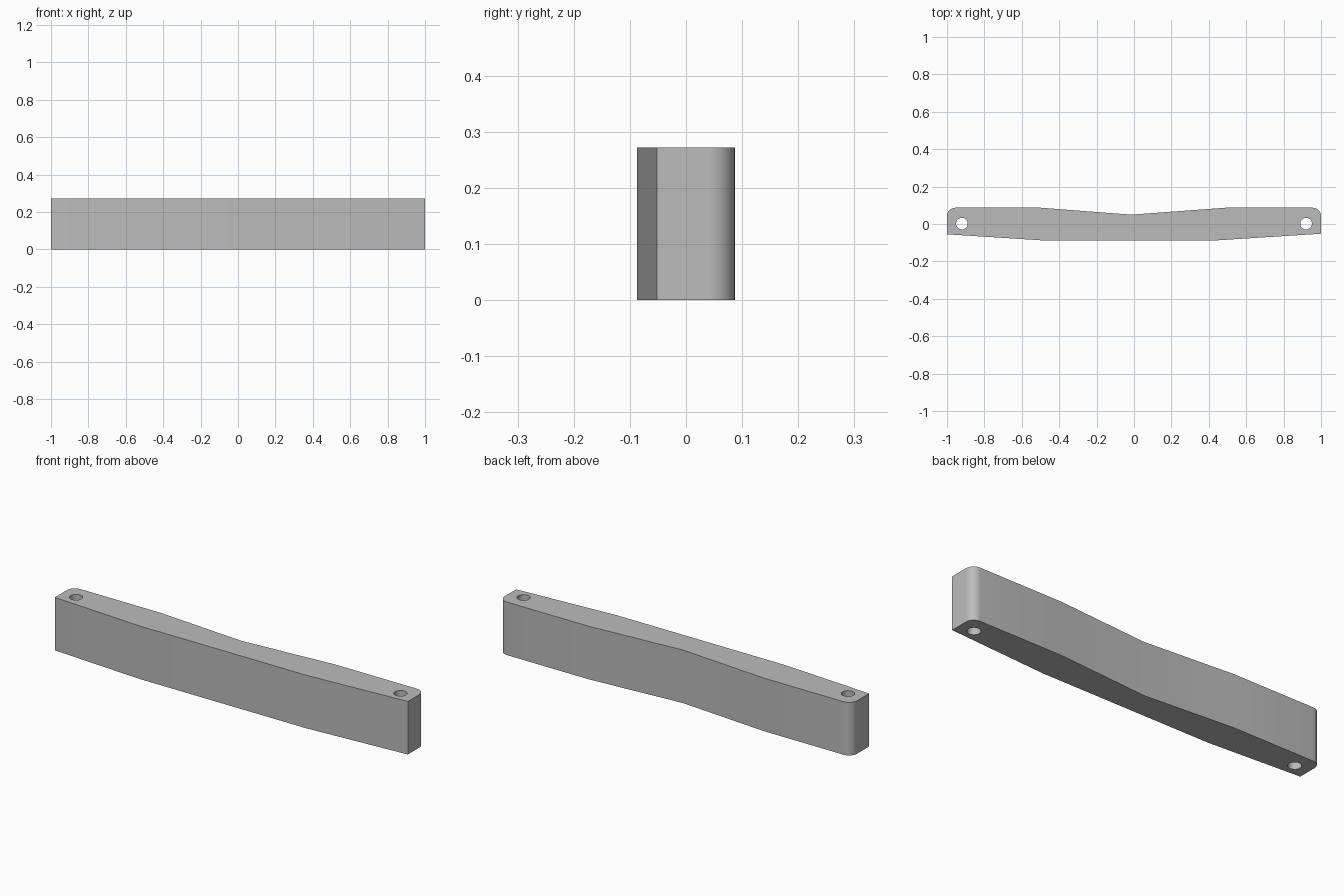
import bpy, bmesh, math

if "Cube" in bpy.data.objects:
    bpy.data.objects.remove(bpy.data.objects["Cube"])

HEIGHT = 0.272
CORNER = 0.045
BACK = 0.087


def arc(cx, cy, r, start, end, steps):
    angles = [math.radians(start + (end - start) * i / steps) for i in range(steps + 1)]
    return [(cx + r * math.cos(a), cy + r * math.sin(a)) for a in angles]


def add_loop(curve, points):
    spline = curve.splines.new("POLY")
    spline.points.add(len(points) - 1)
    for p, (x, y) in zip(spline.points, points):
        p.co = (x, y, 0, 1)
    spline.use_cyclic_u = True


# Plan outline: tapered front, rounded back corners, shallow notch in the back
outline = [(-1, -0.055), (-0.5, -BACK), (0.45, -BACK), (1, -0.052)]
outline += arc(1 - CORNER, BACK - CORNER, CORNER, 0, 90, 12)
outline += [(0.49, BACK), (-0.016, 0.05), (-0.5, BACK)]
outline += arc(-1 + CORNER, BACK - CORNER, CORNER, 90, 180, 12)

curve = bpy.data.curves.new("handle_bar", "CURVE")
curve.dimensions = "2D"
curve.fill_mode = "BOTH"
curve.extrude = HEIGHT / 2
add_loop(curve, outline)

# Through holes near both ends
for side in (-1, 1):
    add_loop(curve, arc(side * 0.92, 0.002, 0.031, 0, 360, 32)[:-1])

bar = bpy.data.objects.new("handle_bar", curve)
bpy.context.collection.objects.link(bar)
bpy.ops.object.select_all(action="DESELECT")
bar.select_set(True)
bpy.context.view_layer.objects.active = bar
bpy.ops.object.convert(target="MESH")
bar = bpy.context.object

# Weld the caps to the walls and stand the bar on the floor
bm = bmesh.new()
bm.from_mesh(bar.data)
bmesh.ops.remove_doubles(bm, verts=bm.verts, dist=0.0001)
bmesh.ops.recalc_face_normals(bm, faces=bm.faces)
bmesh.ops.translate(bm, verts=bm.verts, vec=(0, 0, HEIGHT / 2))
bm.to_mesh(bar.data)
bm.free()
bpy.ops.object.shade_smooth_by_angle(angle=math.radians(30))

# Single plain grey
grey = bpy.data.materials.new("plain_grey")
grey.use_nodes = True
colour = (0.5, 0.5, 0.5, 1)
grey.diffuse_color = colour
grey.node_tree.nodes["Principled BSDF"].inputs["Base Color"].default_value = colour
bar.data.materials.clear()
bar.data.materials.append(grey)
